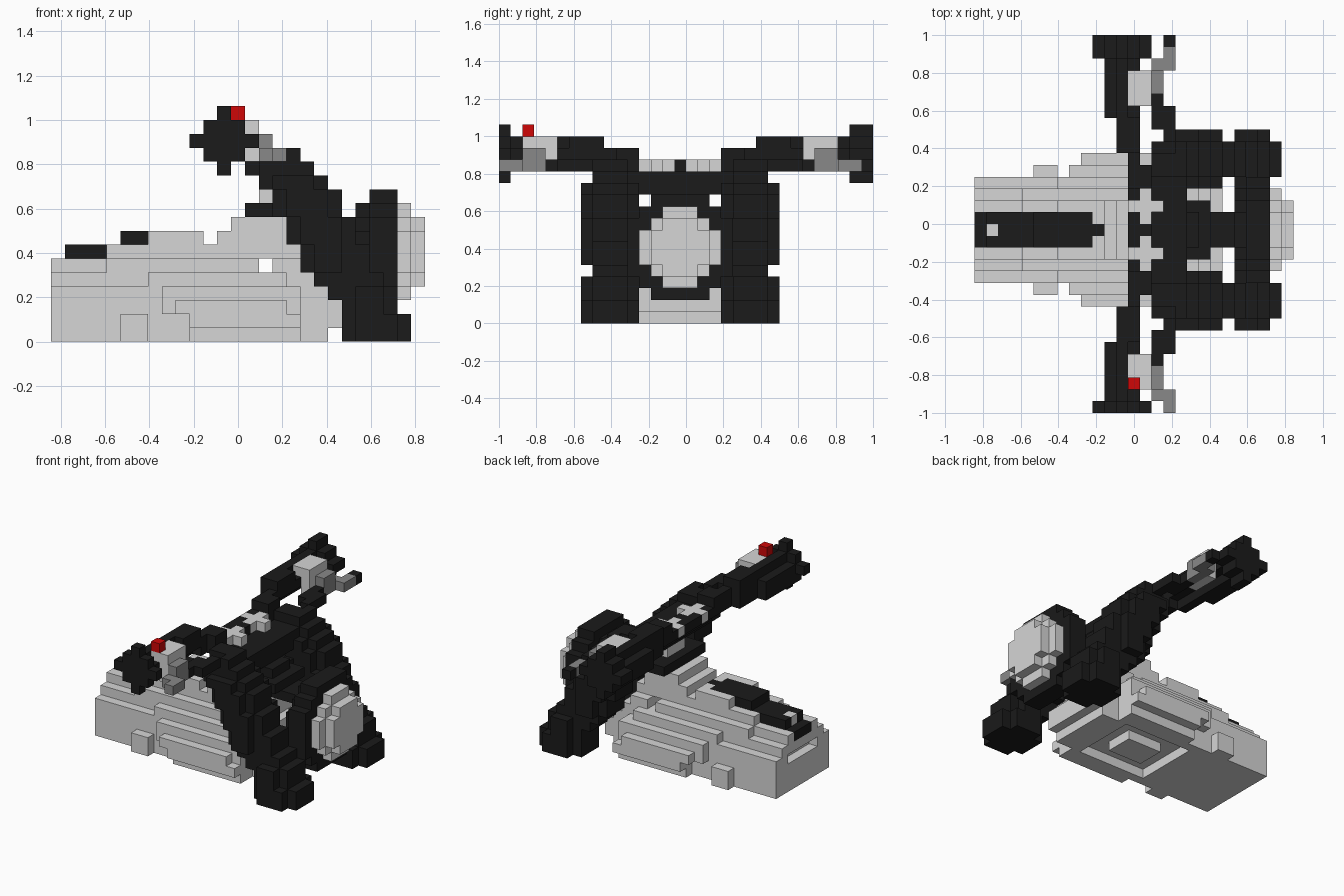
import bpy, bmesh

cube = bpy.data.objects.get("Cube")
if cube:
    bpy.data.objects.remove(cube, do_unlink=True)

U = 1 / 16          # block size
MID = 15            # centre block across the width
cells = {}          # (i, j, k) -> part name; later parts override earlier


def box(part, i, j, k):
    """Fill inclusive block ranges; part None carves."""
    for a in range(i[0], i[1] + 1):
        for b in range(j[0], j[1] + 1):
            for c in range(k[0], k[1] + 1):
                if part:
                    cells[a, b, c] = part
                else:
                    cells.pop((a, b, c), None)


def centred(part, i, half, k):
    box(part, i, (MID - half, MID + half), k)


def pair(part, i, j, k):
    """Fill a range and its mirror image across the width."""
    box(part, i, j, k)
    box(part, i, (2 * MID - j[1], 2 * MID - j[0]), k)


# Stepped body: (first i, last i, half width, first k, last k)
for i0, i1, half, k0, k1 in [
        (0, 17, 4, 0, 3), (18, 19, 3, 0, 3), (20, 20, 3, 1, 2),
        (5, 6, 5, 0, 1), (10, 17, 5, 0, 1), (8, 17, 5, 2, 3),
        (10, 17, 6, 1, 1), (9, 16, 6, 2, 2),
        (0, 6, 3, 4, 4), (7, 16, 4, 4, 4), (17, 18, 3, 4, 4),
        (0, 3, 2, 5, 5), (4, 17, 3, 5, 5), (4, 17, 2, 6, 6),
        (7, 10, 2, 7, 7), (12, 16, 2, 7, 7), (13, 16, 2, 8, 8)]:
    centred("body", (i0, i1), half, (k0, k1))
centred(None, (15, 15), 6, (5, 5))
centred(None, (0, 0), 2, (3, 3))
# Recess in the underside with a raised pad
centred(None, (9, 16), 3, (0, 0))
centred("body", (11, 14), 1, (0, 0))

# Seat strip
centred("seat_strip", (0, 0), 1, (5, 5))
centred("seat_strip", (1, 4), 1, (6, 6))
centred("seat_strip", (5, 9), 1, (7, 7))
centred("seat_strip", (10, 10), 0, (7, 7))
box("seat_button", (1, 1), (15, 15), (6, 6))

# Slanted fork legs: first and last i for every layer
legs = [(21, 25), (21, 25), (21, 24), (20, 24), (19, 23), (18, 22), (18, 22),
        (17, 21), (17, 21), (16, 20), (16, 20), (15, 19), (15, 18)]
for k, (lo, hi) in enumerate(legs):
    pair("fork_legs", (lo, hi), (8, 10), (k, k))
    if k not in (4, 12):
        for i in range(lo + 1, hi):
            if i != 21:
                pair("fork_legs", (i, i), (7, 7), (k, k))
                pair("fork_legs", (i, i), (11, 11), (k, k))
pair("fork_legs", (15, 17), (9, 10), (13, 13))

# Fork clamps and steering column
centred("fork_clamps", (14, 17), 3, (9, 9))
centred("fork_clamps", (18, 19), 2, (9, 9))
centred("fork_clamps", (17, 21), 1, (8, 8))
centred("steering_column", (15, 15), 1, (10, 10))
centred("fork_clamps", (16, 18), 1, (10, 10))
centred("fork_clamps", (15, 17), 4, (11, 11))
centred("fork_clamps", (14, 17), 4, (12, 12))

# Round bowl-shaped headlight housing and lens, one half width per layer
for k, half in enumerate([1, 2, 3, 3, 3, 2, 1], 3):
    centred("headlight_housing", (22, 22), half, (k, k))
for k, half in enumerate([2, 3, 4, 4, 4, 4, 4, 3, 2], 2):
    centred("headlight_housing", (23, 24), half, (k, k))
for k, half in enumerate([1, 2, 3, 3, 3, 2, 1], 3):
    centred("headlight_lens", (25, 25), half, (k, k))
for k, half in enumerate([1, 2, 2, 2, 1], 4):
    centred("headlight_lens", (26, 26), half, (k, k))

# Handlebar, stepping up and back towards the grips
centred("handlebar", (13, 14), 4, (13, 13))
pair("handlebar", (13, 14), (10, 11), (13, 14))
pair("handlebar", (13, 13), (9, 9), (13, 14))
pair("handlebar", (12, 13), (6, 8), (14, 15))
pair("handlebar", (12, 12), (6, 8), (13, 13))
pair("handlebar", (11, 13), (1, 5), (14, 14))
pair("handlebar", (12, 12), (1, 5), (13, 15))
pair("handlebar", (11, 11), (1, 5), (13, 13))

# Cross-shaped handlebar clamps
pair("bar_clamps", (14, 14), (12, 14), (13, 13))
pair("bar_clamps", (13, 15), (13, 13), (13, 13))

# Diamond grip ends; the left one is a block longer
for half, k in [(0, 12), (1, 13), (2, 14), (1, 15), (0, 16)]:
    box("grip_ends", (12 - half, 12 + half), (0, 0), (k, k))
    box("grip_ends", (12 - half, 12 + half), (30, 31), (k, k))

# Reservoirs, levers and the red switch
pair("reservoirs", (13, 14), (2, 4), (15, 15))
pair("reservoirs", (14, 14), (2, 4), (13, 14))
pair("levers", (15, 15), (2, 3), (13, 14))
pair("levers", (15, 16), (1, 1), (13, 13))
box("levers", (16, 16), (0, 0), (13, 13))
box("levers", (16, 16), (29, 30), (13, 13))
box("lever_tip", (16, 16), (31, 31), (13, 13))
pair("lever_mounts", (15, 15), (4, 6), (13, 13))
pair("lever_mounts", (16, 16), (5, 7), (13, 13))
pair("lever_mounts", (17, 17), (8, 8), (13, 13))
box("red_switch", (13, 13), (2, 2), (16, 16))


def material(name, rgb):
    mat = bpy.data.materials.new(name)
    mat.use_nodes = True
    mat.diffuse_color = (*rgb, 1)
    bsdf = next(n for n in mat.node_tree.nodes if n.type == 'BSDF_PRINCIPLED')
    bsdf.inputs["Base Color"].default_value = (*rgb, 1)
    return mat


black = material("black", (0.0105, 0.0105, 0.0105))
light = material("light grey", (0.67, 0.67, 0.67))
grey = material("mid grey", (0.25, 0.25, 0.25))
red = material("red", (0.62, 0.002, 0.002))
colours = {"body": light, "seat_button": light, "headlight_lens": light,
           "steering_column": light, "bar_clamps": light, "reservoirs": light,
           "levers": grey, "red_switch": red}

# Outer faces: neighbour direction and the four corners of that side
SIDES = []
for axis in range(3):
    u, v = (axis + 1) % 3, (axis + 2) % 3
    for s in (0, 1):
        quad = []
        for a, b in [(0, 0), (1, 0), (1, 1), (0, 1)]:
            corner = [0, 0, 0]
            corner[axis], corner[u], corner[v] = s, a, b
            quad.append(corner)
        step = [0, 0, 0]
        step[axis] = 2 * s - 1
        SIDES.append((step, quad if s else quad[::-1]))

# One mesh per part, with hidden faces between blocks left out
for part in sorted(set(cells.values())):
    bm = bmesh.new()
    for (i, j, k), name in cells.items():
        if name != part:
            continue
        for step, quad in SIDES:
            if (i + step[0], j + step[1], k + step[2]) in cells:
                continue
            bm.faces.new([bm.verts.new(((i + a) * U - 0.84375,
                                        (j + b) * U - 1, (k + c) * U))
                          for a, b, c in quad])
    bmesh.ops.remove_doubles(bm, verts=bm.verts, dist=0.001)
    mesh = bpy.data.meshes.new(part)
    bm.to_mesh(mesh)
    bm.free()
    mesh.materials.append(colours.get(part, black))
    bpy.context.collection.objects.link(bpy.data.objects.new(part, mesh))
